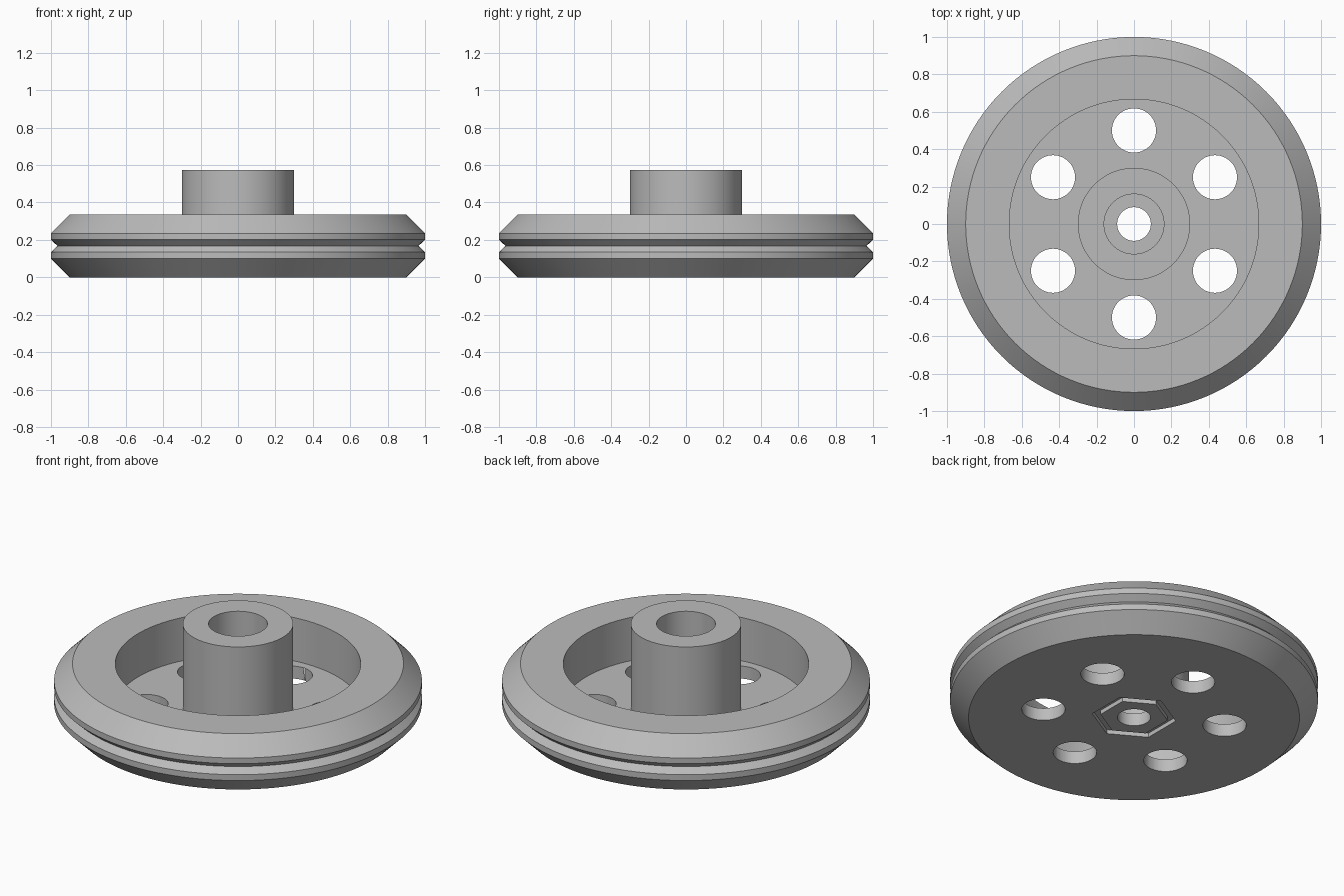
import bpy, bmesh, math
from mathutils import Matrix, Vector

cube = bpy.data.objects.get("Cube")
if cube:
    bpy.data.objects.remove(cube, do_unlink=True)

grey = bpy.data.materials.new("plain grey")
grey.use_nodes = True
colour = (0.5, 0.5, 0.5, 1)
grey.diffuse_color = colour
grey.node_tree.nodes["Principled BSDF"].inputs["Base Color"].default_value = colour


def lathe(name, profile, steps, phase=0):
    """Revolve a closed (radius, height) outline around z."""
    bm = bmesh.new()
    rings = []
    for i in range(steps):
        a = phase + math.tau * i / steps
        rings.append([bm.verts.new((r * math.cos(a), r * math.sin(a), z)) for r, z in profile])
    n = len(profile)
    for i in range(steps):
        a, b = rings[i], rings[(i + 1) % steps]
        for j in range(n):
            k = (j + 1) % n
            bm.faces.new((a[j], b[j], b[k], a[k]))
    bmesh.ops.recalc_face_normals(bm, faces=bm.faces)
    return finish(name, bm)


def finish(name, bm):
    mesh = bpy.data.meshes.new(name)
    bm.to_mesh(mesh)
    bm.free()
    mesh.materials.append(grey)
    obj = bpy.data.objects.new(name, mesh)
    bpy.context.collection.objects.link(obj)
    return obj


def cut(target, cutter):
    cutter.hide_render = True
    mod = target.modifiers.new("cut", "BOOLEAN")
    mod.operation = "DIFFERENCE"
    mod.solver = "EXACT"
    mod.object = cutter
    bpy.ops.object.select_all(action="DESELECT")
    bpy.context.view_layer.objects.active = target
    target.select_set(True)
    bpy.ops.object.modifier_apply(modifier=mod.name)
    bpy.data.objects.remove(cutter, do_unlink=True)


# Wheel body: chamfered rim with V groove, recessed web, hub and stepped bore
floor = 0.075
wheel = lathe("wheel", [
    (0.09, 0), (0.9, 0), (1, 0.1), (1, 0.135), (0.965, 0.168), (1, 0.201),
    (1, 0.235), (0.9, 0.335), (0.667, 0.335), (0.667, floor), (0.3, floor),
    (0.3, 0.575), (0.16, 0.575), (0.16, floor), (0.09, floor)], 128)

# Six round holes through the web
bm = bmesh.new()
for i in range(6):
    a = math.radians(30 + 60 * i)
    place = Matrix.Translation(Vector((0.5 * math.cos(a), 0.5 * math.sin(a), 0)))
    bmesh.ops.create_cone(bm, cap_ends=True, segments=48, radius1=0.118,
                          radius2=0.118, depth=0.4, matrix=place)
cut(wheel, finish("hole_cutter", bm))

# Shallow hexagonal channel in the underside
channel = [(0.185, -0.05), (0.23, -0.05), (0.23, 0.025), (0.185, 0.025)]
cut(wheel, lathe("channel_cutter", channel, 6, math.pi / 2))

bpy.ops.object.shade_smooth_by_angle(angle=math.radians(25))
